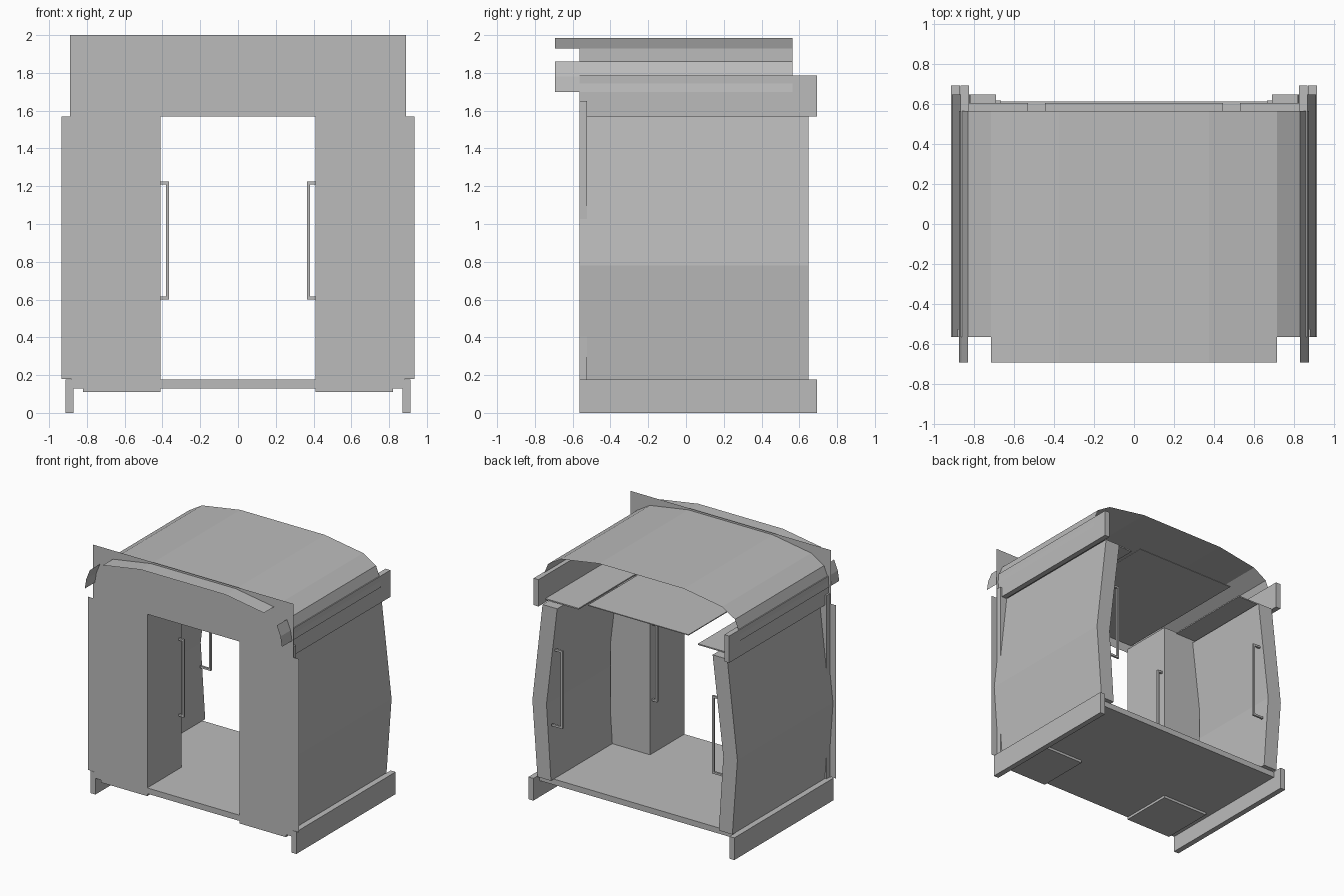
import bpy, bmesh

if "Cube" in bpy.data.objects:
    bpy.data.objects.remove(bpy.data.objects["Cube"])

grey = bpy.data.materials.new("plain_grey")
grey.diffuse_color = (0.5, 0.5, 0.5, 1)
grey.use_nodes = True
grey.node_tree.nodes["Principled BSDF"].inputs["Base Color"].default_value = grey.diffuse_color


def finish(name, bm):
    me = bpy.data.meshes.new(name)
    bmesh.ops.recalc_face_normals(bm, faces=bm.faces)
    bm.to_mesh(me)
    bm.free()
    me.materials.append(grey)
    ob = bpy.data.objects.new(name, me)
    bpy.context.collection.objects.link(ob)
    return ob


def add_box(bm, x, y, z):
    r = bmesh.ops.create_cube(bm, size=1)
    for v in r["verts"]:
        v.co = [lo + (c + 0.5) * (hi - lo) for c, (lo, hi) in zip(v.co, (x, y, z))]


def box(name, x, y, z):
    bm = bmesh.new()
    add_box(bm, x, y, z)
    return finish(name, bm)


def pair(name, x, y, z):
    """Box on the right and its mirror on the left."""
    box(name + "_right", x, y, z)
    box(name + "_left", (-x[1], -x[0]), y, z)


def prism(name, pts, y0, y1):
    """Closed (x, z) outline pushed along y."""
    bm = bmesh.new()
    f = bm.faces.new([bm.verts.new((x, y0, z)) for x, z in pts])
    r = bmesh.ops.extrude_face_region(bm, geom=[f])
    for v in r["geom"]:
        if isinstance(v, bmesh.types.BMVert):
            v.co.y = y1
    return finish(name, bm)


def strip(bm, pts, y0, y1):
    """Open (x, z) line swept along y as a thin sheet."""
    a = [bm.verts.new((x, y0, z)) for x, z in pts]
    b = [bm.verts.new((x, y1, z)) for x, z in pts]
    for i in range(len(pts) - 1):
        bm.faces.new((a[i], a[i + 1], b[i + 1], b[i]))


FRONT = -0.565

# front sheet with door opening
bm = bmesh.new()
for x0, x1, z0, z1 in ((-0.935, -0.41, 0.18, 1.57), (0.41, 0.935, 0.18, 1.57),
                       (-0.89, 0.89, 1.57, 2.0)):
    bm.faces.new([bm.verts.new((x, FRONT, z)) for x, z in
                  ((x0, z0), (x1, z0), (x1, z1), (x0, z1))])
finish("front_sheet", bm)

# curved roof sheet, notched at the front overhang
half = [(0.375, 1.985), (0.715, 1.93), (0.83, 1.86), (0.862, 1.78), (0.875, 1.70)]
profile = [(-x, z) for x, z in reversed(half)] + half
bm = bmesh.new()
strip(bm, profile, FRONT, 0.565)
strip(bm, profile[:3], -0.693, FRONT)
strip(bm, profile[3:7], -0.693, FRONT)
strip(bm, profile[7:], -0.693, FRONT)
bmesh.ops.remove_doubles(bm, verts=bm.verts, dist=0.0005)
finish("roof", bm)

# bulging side walls
wall = [(0.865, 0.175), (0.91, 0.78), (0.82, 1.57),
        (0.69, 1.57), (0.785, 0.78), (0.745, 0.175)]
prism("side_wall_right", wall, FRONT, 0.648)
prism("side_wall_left", [(-x, z) for x, z in wall], FRONT, 0.648)

# sills, top rails and front posts
pair("sill", (0.87, 0.914), (FRONT, 0.693), (0.0, 0.178))
pair("top_rail", (0.825, 0.868), (FRONT, 0.693), (1.57, 1.785))
pair("corner_post", (0.72, 0.882), (FRONT, -0.525), (0.178, 1.65))

# door pillars
pair("door_pillar", (0.41, 0.76), (FRONT, -0.13), (0.17, 1.6))

# floor with pads below
box("floor", (-0.87, 0.87), (FRONT, 0.613), (0.13, 0.176))
pair("floor_pad", (0.41, 0.82), (FRONT, -0.13), (0.11, 0.132))

# ceiling panel and side ledges
box("ceiling", (-0.446, 0.446), (FRONT, 0.605), (1.643, 1.65))
pair("ceiling_ledge", (0.53, 0.83), (FRONT, 0.605), (1.59, 1.6))


# grab handles
def handle(name, bar, foot, y):
    for side, s in (("right", 1), ("left", -1)):
        bm = bmesh.new()
        t = 0.008
        ys = (y - t, y + t)
        xs = sorted((s * bar, s * (bar + 2 * t)))
        add_box(bm, xs, ys, (0.6, 1.225))
        fx = sorted((s * (bar + 2 * t), s * foot))
        add_box(bm, fx, ys, (0.6, 0.616))
        add_box(bm, fx, ys, (1.209, 1.225))
        finish(name + "_" + side, bm)


handle("door_handle", 0.364, 0.415, -0.16)
handle("rear_handle", 0.665, 0.76, 0.61)
